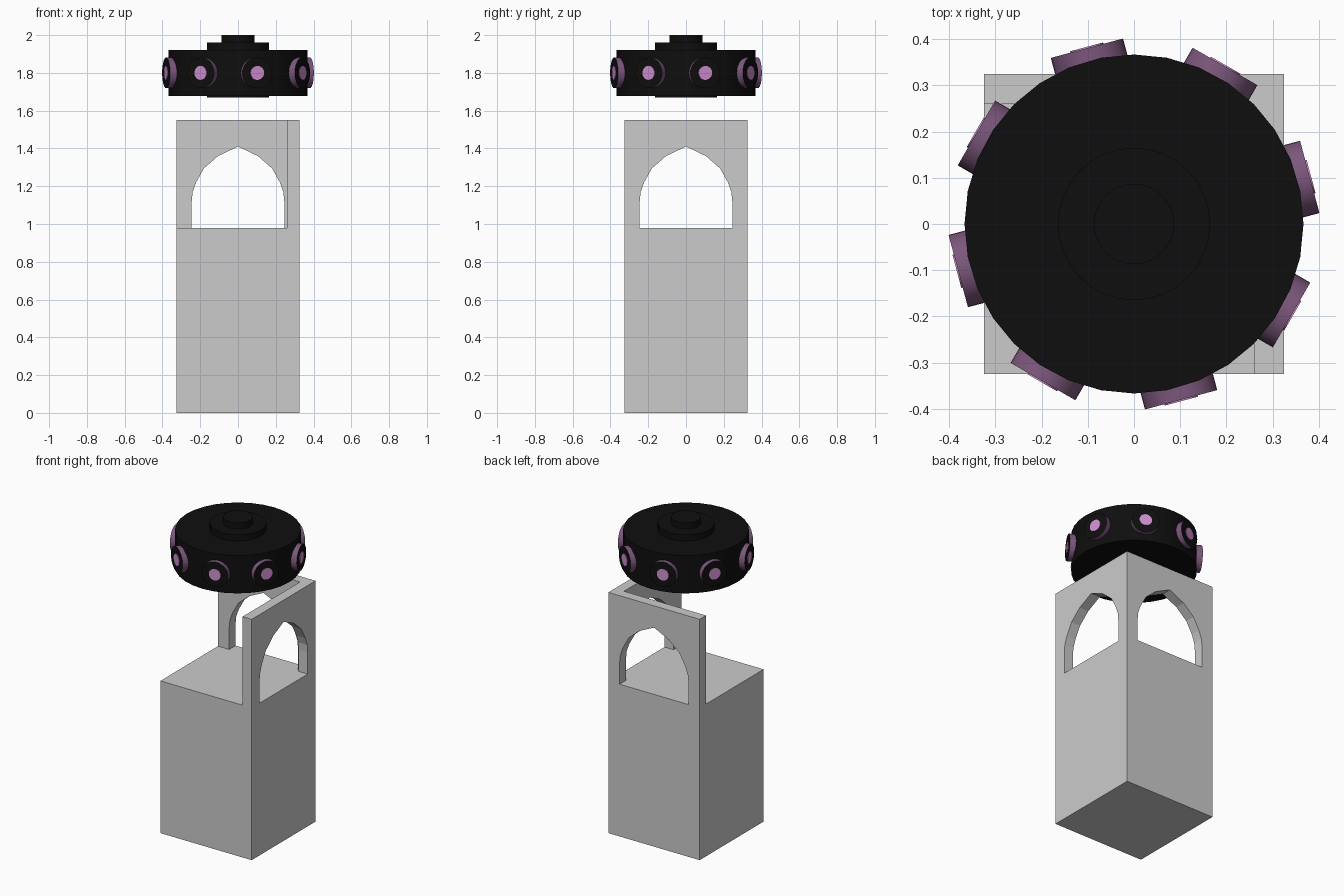
import bpy, bmesh, math
from mathutils import Matrix, Vector

cube = bpy.data.objects.get("Cube")
if cube:
    bpy.data.objects.remove(cube, do_unlink=True)


def material(name, rgb):
    mat = bpy.data.materials.new(name)
    mat.use_nodes = True
    mat.diffuse_color = (*rgb, 1)
    mat.node_tree.nodes["Principled BSDF"].inputs["Base Color"].default_value = (*rgb, 1)
    return mat


GREY = material("stone_grey", (0.6, 0.6, 0.6))
BLACK = material("soft_black", (0.0045, 0.0045, 0.0045))
PURPLE = material("dull_purple", (0.2, 0.095, 0.2))
PINK = material("pink_glass", (0.62, 0.27, 0.62))


def finish(name, bm, mats, smooth=False):
    bmesh.ops.recalc_face_normals(bm, faces=bm.faces)
    mesh = bpy.data.meshes.new(name)
    bm.to_mesh(mesh)
    bm.free()
    for mat in mats:
        mesh.materials.append(mat)
    obj = bpy.data.objects.new(name, mesh)
    bpy.context.collection.objects.link(obj)
    if smooth:
        bpy.ops.object.select_all(action='DESELECT')
        obj.select_set(True)
        bpy.context.view_layer.objects.active = obj
        bpy.ops.object.shade_smooth_by_angle(angle=math.radians(35))
    return obj


def lathe(name, profile, mat, sides=32):
    """Spin a (radius, z) profile around the z axis."""
    bm = bmesh.new()
    verts = [bm.verts.new((r, 0, z)) for r, z in profile]
    edges = [bm.edges.new(pair) for pair in zip(verts, verts[1:])]
    bmesh.ops.spin(bm, geom=verts + edges, cent=(0, 0, 0), axis=(0, 0, 1),
                   angle=math.tau, steps=sides, use_merge=True)
    bmesh.ops.remove_doubles(bm, verts=bm.verts, dist=1e-5)
    return finish(name, bm, [mat], smooth=True)


HALF = 0.325      # half width of the tower
INNER = 0.26      # inner side of the walls
DECK = 0.98       # top of the solid block
WALL_TOP = 1.55

# Solid tower block
bm = bmesh.new()
bmesh.ops.create_cube(bm, size=1, matrix=Matrix.Translation((0, 0, DECK / 2))
                      @ Matrix.Diagonal((2 * HALF, 2 * HALF, DECK, 1)))
finish("tower_block", bm, [GREY])

# Pointed arch, right half from the deck up to just below the tip
ARCH = [(0.245, DECK), (0.245, 1.12), (0.24, 1.17), (0.222, 1.22),
        (0.18, 1.295), (0.105, 1.36)]


def arched_wall(name, start, end, place):
    """Extrude a wall outline with a pointed opening; place maps (along, depth, z)."""
    left = [(-a, z) for a, z in ARCH]
    outline = ([(start, DECK)] + left + [(0, 1.41)] + ARCH[::-1]
               + [(end, DECK), (end, WALL_TOP), (start, WALL_TOP)])
    bm = bmesh.new()
    face = bm.faces.new([bm.verts.new(place(a, INNER, z)) for a, z in outline])
    out = bmesh.ops.extrude_face_region(bm, geom=[face], use_keep_orig=True)
    moved = [v for v in out["geom"] if isinstance(v, bmesh.types.BMVert)]
    shift = Vector(place(0, HALF, 0)) - Vector(place(0, INNER, 0))
    bmesh.ops.translate(bm, verts=moved, vec=shift)
    finish(name, bm, [GREY])


arched_wall("left_arched_wall", -HALF, HALF, lambda a, d, z: (d, a, z))
arched_wall("back_arched_wall", -HALF, INNER, lambda a, d, z: (a, d, z))

# Floating drum with its stepped cap
lathe("drum", [(0, 1.67), (0.165, 1.67), (0.165, 1.677), (0.367, 1.677), (0.367, 1.92),
               (0.165, 1.92), (0.165, 1.96), (0.087, 1.96), (0.087, 2.0), (0, 2.0)], BLACK)


def disc(name, radius, inner, outer, angle, mats):
    """Short cylinder pointing outward; its caps take the second material."""
    turn = Matrix.Rotation(angle, 4, 'Z')
    bm = bmesh.new()
    bmesh.ops.create_cone(bm, cap_ends=True, segments=32, radius1=radius,
                          radius2=radius, depth=outer - inner)
    for face in bm.faces:
        face.material_index = 1 if abs(face.normal.z) > 0.9 else 0
    bm.transform(Matrix.Translation((0, 0, 1.8)) @ turn
                 @ Matrix.Translation(((inner + outer) / 2, 0, 0))
                 @ Matrix.Rotation(math.pi / 2, 4, 'Y'))
    finish(name, bm, mats, smooth=True)


# Ring of eight portholes with glowing lenses
for i in range(8):
    angle = math.radians(15 + 45 * i)
    disc(f"porthole_rim_{i + 1}", 0.081, 0.32, 0.394, angle, [PURPLE, BLACK])
    disc(f"porthole_lens_{i + 1}", 0.037, 0.39, 0.397, angle, [PINK, PINK])
